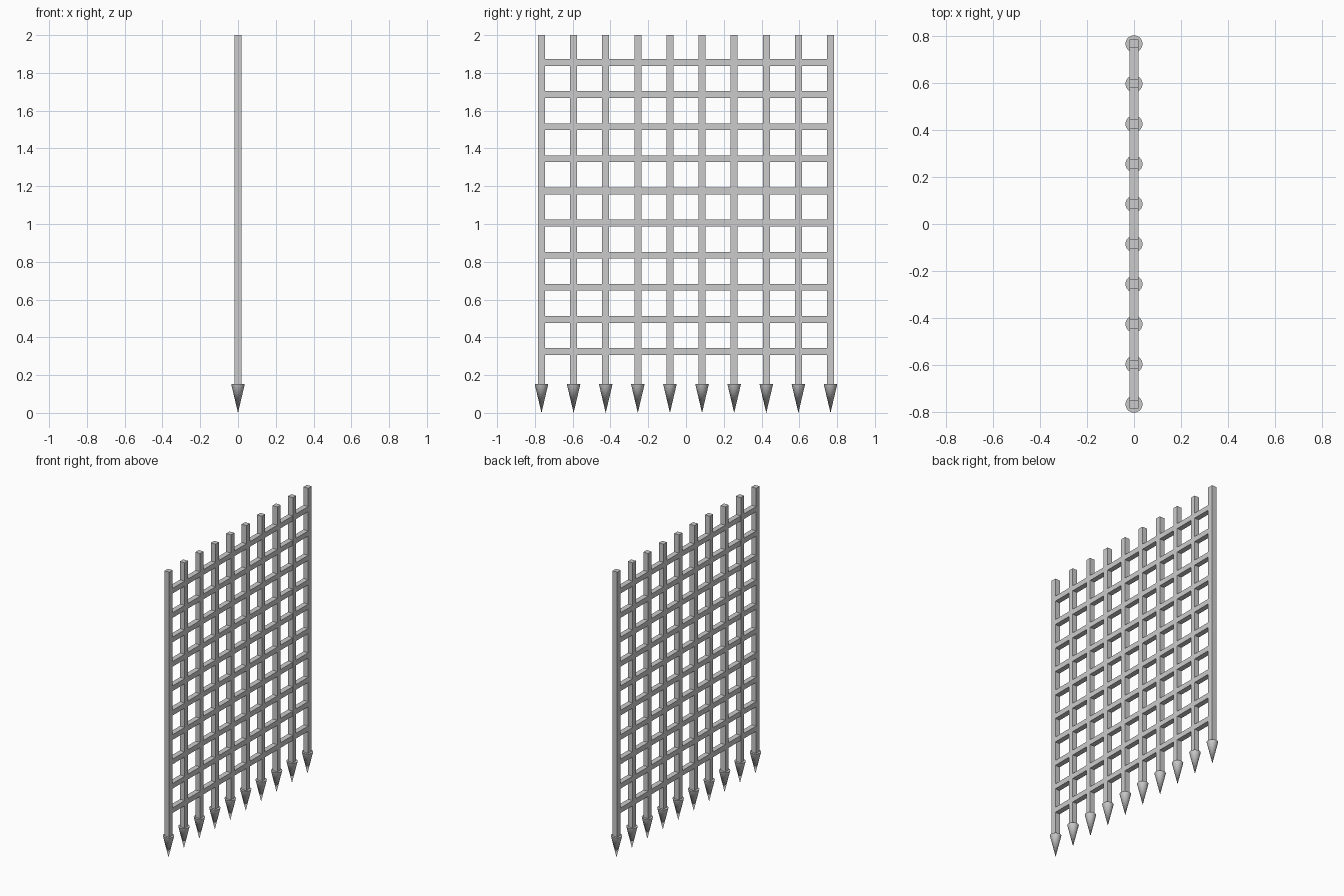
import bpy

if "Cube" in bpy.data.objects:
    bpy.data.objects.remove(bpy.data.objects["Cube"])

N = 10            # bars each way
PITCH = 0.17
HALF = PITCH * (N - 1) / 2
W = 0.037         # bar thickness
TIP = 0.153       # height of the spike heads


def box(name, loc, size):
    bpy.ops.mesh.primitive_cube_add(size=1, location=loc)
    ob = bpy.context.object
    ob.name = name
    ob.scale = size
    bpy.ops.object.transform_apply(location=False, rotation=False, scale=True)
    return ob


for i in range(N):
    y = -HALF + i * PITCH

    # upright bar
    box(f"upright_bar_{i + 1}", (0, y, (2 + TIP) / 2), (W, W, 2 - TIP))

    # conical spike pointing down
    bpy.ops.mesh.primitive_cone_add(vertices=32, radius1=0, radius2=0.036,
                                    depth=TIP, location=(0, y, TIP / 2))
    bpy.context.object.name = f"spike_{i + 1}"
    bpy.ops.object.shade_smooth_by_angle()

    # cross bar, ending inside the outer uprights
    box(f"cross_bar_{i + 1}", (0, 0, 0.325 + i * PITCH),
        (W - 0.0005, 2 * HALF, W - 0.001))
